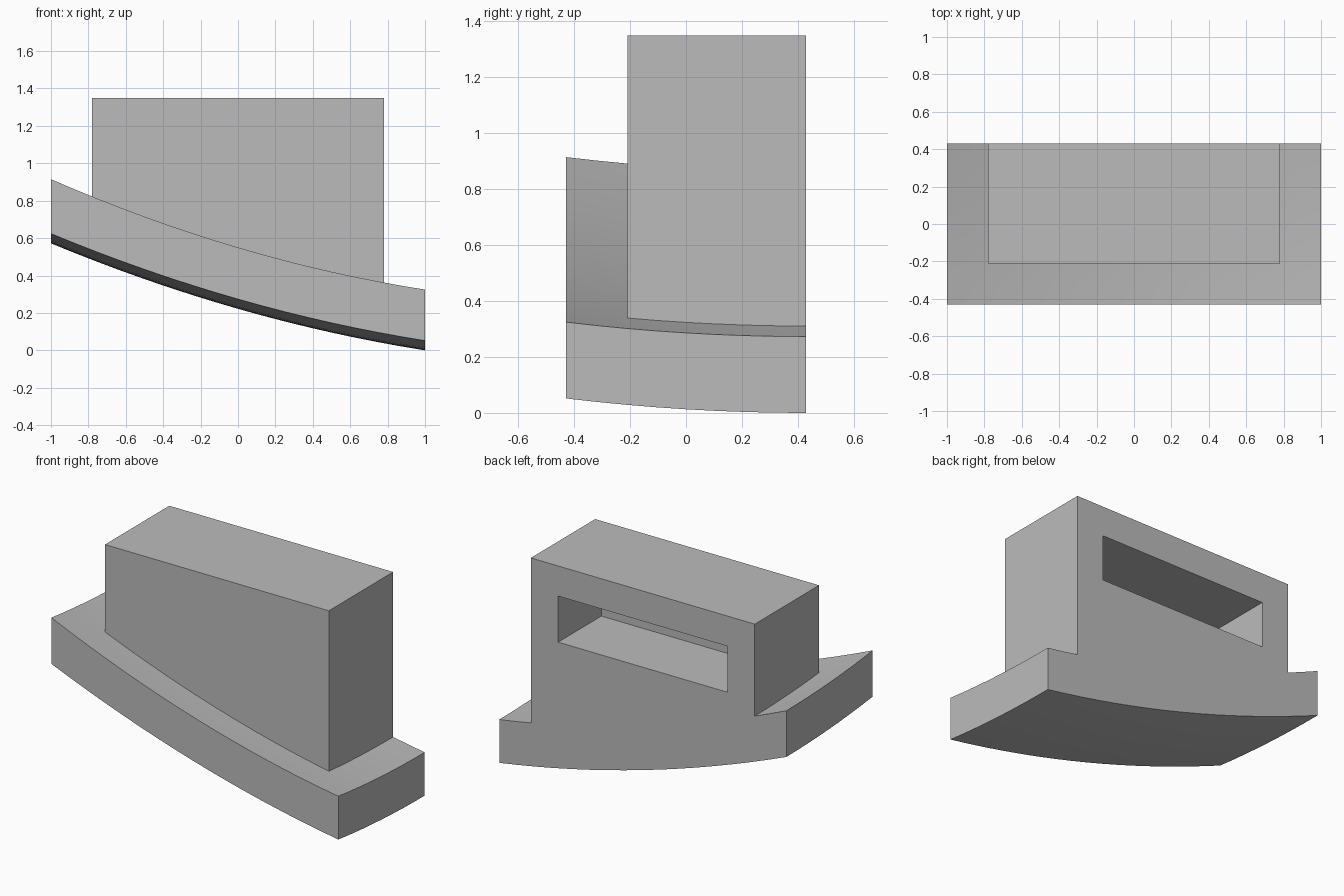
import bpy
import bmesh
from mathutils import Vector

cube = bpy.data.objects.get("Cube")
if cube:
    bpy.data.objects.remove(cube, do_unlink=True)

grey = bpy.data.materials.new("plain grey")
grey.use_nodes = True
grey.diffuse_color = (0.5, 0.5, 0.5, 1)
grey.node_tree.nodes["Principled BSDF"].inputs["Base Color"].default_value = (0.5, 0.5, 0.5, 1)

BACK = 0.43


def shell_top(x, y):
    return 0.498 - 0.295 * x + 0.07 * x * x + 0.07 * (BACK - y) ** 2


def shell_bottom(x, y):
    return 0.222 - 0.286 * x + 0.064 * x * x + 0.07 * (BACK - y) ** 2


def make_block(name, x_range, y_range, bottom, top, cuts=(1, 1)):
    """Box sliced into a grid whose lower and upper skins follow height rules."""
    bm = bmesh.new()
    bmesh.ops.create_cube(bm, size=2)
    for axis, count in enumerate(cuts):
        normal = Vector((0, 0, 0))
        normal[axis] = 1
        for i in range(1, count):
            bmesh.ops.bisect_plane(bm, geom=bm.verts[:] + bm.edges[:] + bm.faces[:],
                                   plane_co=normal * (2 * i / count - 1), plane_no=normal)
    for v in bm.verts:
        x = x_range[0] + (x_range[1] - x_range[0]) * (v.co.x + 1) / 2
        y = y_range[0] + (y_range[1] - y_range[0]) * (v.co.y + 1) / 2
        v.co = (x, y, top(x, y) if v.co.z > 0 else bottom(x, y))
    bmesh.ops.recalc_face_normals(bm, faces=bm.faces)
    mesh = bpy.data.meshes.new(name)
    bm.to_mesh(mesh)
    bm.free()
    mesh.materials.append(grey)
    obj = bpy.data.objects.new(name, mesh)
    bpy.context.collection.objects.link(obj)
    return obj


def activate(obj):
    bpy.ops.object.select_all(action="DESELECT")
    obj.select_set(True)
    bpy.context.view_layer.objects.active = obj


# Curved base slab
base = make_block("curved_base", (-1, 1), (-BACK, BACK), shell_bottom, shell_top, (16, 8))
activate(base)
bpy.ops.object.shade_smooth_by_angle()

# Upright housing, its foot sunk slightly into the base
housing = make_block("upright_housing", (-0.78, 0.78), (-0.21, BACK),
                     lambda x, y: shell_top(x, y) - 0.02, lambda x, y: 1.35, (12, 4))

# Rectangular pocket in the back of the housing
cutter = make_block("pocket_cutter", (-0.59, 0.59), (0, BACK + 0.1),
                    lambda x, y: 0.87, lambda x, y: 1.16)
cutter.hide_render = True
pocket = housing.modifiers.new("pocket", "BOOLEAN")
pocket.operation = "DIFFERENCE"
pocket.solver = "EXACT"
pocket.object = cutter
activate(housing)
bpy.ops.object.modifier_apply(modifier=pocket.name)
bpy.data.objects.remove(cutter, do_unlink=True)
